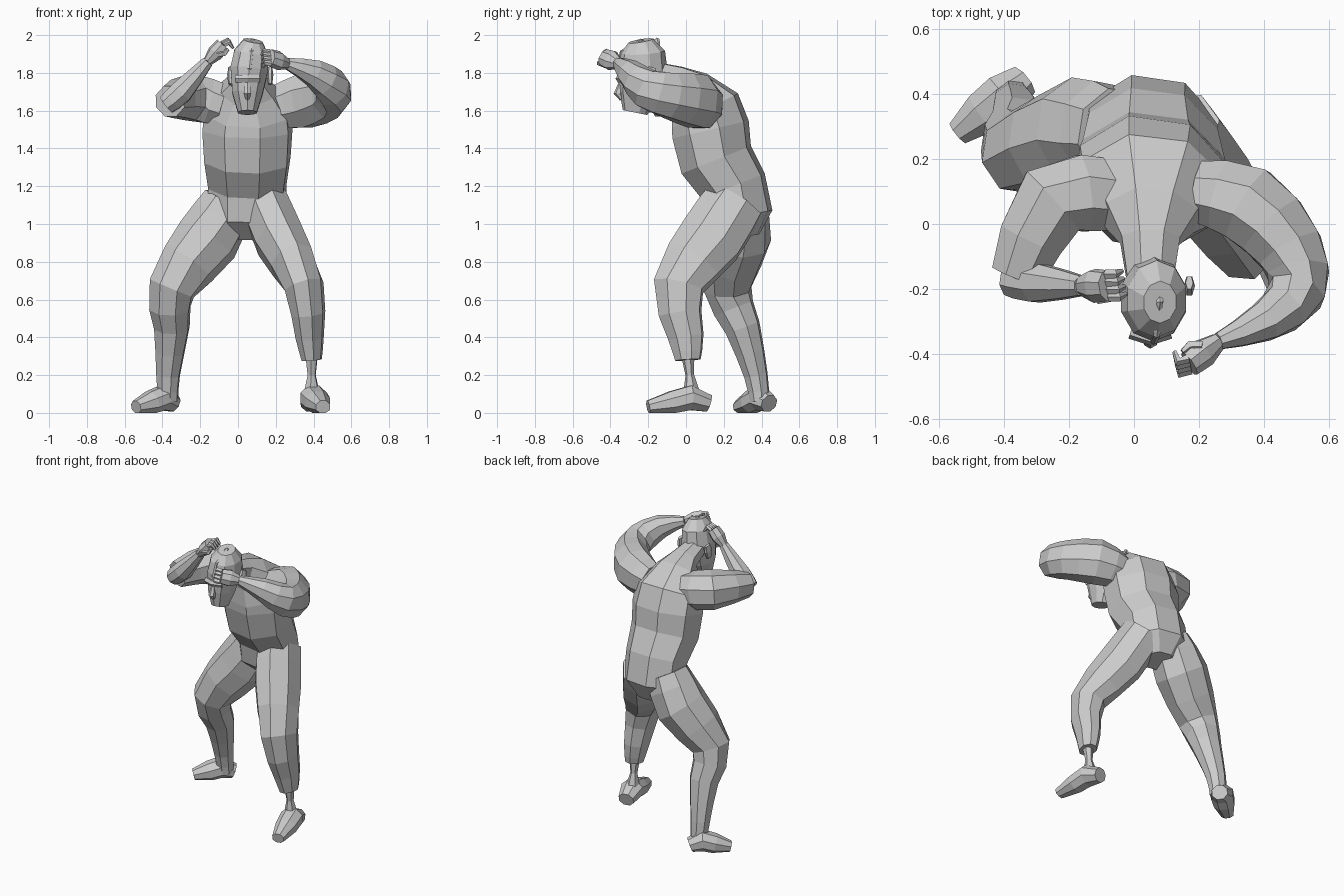
import bpy
import bmesh
import math
from mathutils import Vector

default_cube = bpy.data.objects.get("Cube")
if default_cube:
    bpy.data.objects.remove(default_cube, do_unlink=True)

# One plain clay colour for the whole figure
clay = bpy.data.materials.new("clay_grey")
clay.use_nodes = True
clay_colour = (.6, .6, .6, 1)
clay.diffuse_color = clay_colour
clay.node_tree.nodes["Principled BSDF"].inputs["Base Color"].default_value = clay_colour

SIDEWAYS = Vector((1, 0, 0))
HIP_LINE = Vector((1, -.15, 0))
UPWARD = Vector((0, 0, 1))


def blend(before, start, end, after, amount):
    """Smooth curve value between start and end."""
    slope = end - before
    bend = before * 2 - start * 5 + end * 4 - after
    twist = (start - end) * 3 + after - before
    return start + (slope + (bend + twist * amount) * amount) * (amount / 2)


def refine(controls, steps):
    """Add in-between rings along the smooth path through the control rings."""
    padded = [controls[0], *controls, controls[-1]]
    rings = []
    for neighbours in zip(padded, padded[1:], padded[2:], padded[3:]):
        rings.extend(blend(*neighbours, step / steps) for step in range(steps))
    return rings + [controls[-1]]


def limb(name, controls, hint=HIP_LINE, ratio=1, sides=8, steps=2):
    """Skin a closed faceted tube through rings of (x, y, z, radius along the hint)."""
    rings = refine([Vector(control) for control in controls], steps)
    builder = bmesh.new()
    swell = 1 / math.cos(math.pi / sides)
    loops = []
    for index, ring in enumerate(rings):
        before = rings[max(index - 1, 0)]
        after = rings[min(index + 1, len(rings) - 1)]
        tangent = (after - before).xyz.normalized()
        along = (hint - tangent * hint.dot(tangent)).normalized()
        across = tangent.cross(along) * ratio
        loop = []
        for side in range(sides):
            angle = math.tau * (side + .5) / sides
            offset = along * math.cos(angle) + across * math.sin(angle)
            point = ring.xyz + offset * ring.w * swell
            point.z = max(point.z, 0)
            loop.append(builder.verts.new(point))
        loops.append(loop)
    for lower, upper in zip(loops, loops[1:]):
        for side in range(sides):
            following = (side + 1) % sides
            builder.faces.new((lower[side], lower[following],
                               upper[following], upper[side]))
    builder.faces.new(list(reversed(loops[0])))
    builder.faces.new(loops[-1])
    bmesh.ops.recalc_face_normals(builder, faces=builder.faces[:])
    mesh = bpy.data.meshes.new(name)
    builder.to_mesh(mesh)
    builder.free()
    mesh.materials.append(clay)
    part = bpy.data.objects.new(name, mesh)
    bpy.context.collection.objects.link(part)


def foot(name, heel, toe):
    """A wedge with a flat sole, high at the instep and low at the toes."""
    heel, toe = Vector(heel), Vector(toe)
    rings = []
    for share, height, thickness in ((0, .05, .045), (.3, .08, .065),
                                     (.6, .055, .06), (1, .03, .035)):
        centre = heel.lerp(toe, share)
        rings.append((centre.x, centre.y, height, thickness))
    limb(name, rings, UPWARD, 1.1, steps=1)


def digit(name, root, middle, tip, thickness):
    """One bent finger that narrows toward its tip."""
    limb(name, [(*root, thickness), (*middle, thickness), (*tip, thickness / 2)],
         Vector((.3, .5, .8)), sides=5, steps=1)


def hand(side_name, wrist, knuckles, curl):
    """A palm with four curled fingers and a thumb, all placed from the wrist line."""
    wrist, knuckles, curl = Vector(wrist), Vector(knuckles), Vector(curl).normalized()
    reach = (knuckles - wrist).normalized()
    spread = reach.cross(curl).normalized()
    palm = wrist.lerp(knuckles, .5)
    limb(side_name + "_palm", [(*wrist, .03), (*palm, .05), (*knuckles, .045)],
         spread, .8, steps=1)
    for number, finger in enumerate(("index", "middle", "ring", "little")):
        root = knuckles + spread * (number - 1.5) * .024
        bend = root + reach * .035 + curl * .01
        digit(side_name + "_" + finger + "_finger", root, bend, bend + curl * .04, .012)
    thumb_root = palm - spread * .04
    thumb_bend = thumb_root + reach * .04 + curl * .03
    digit(side_name + "_thumb", thumb_root, thumb_bend, thumb_bend + reach * .03, .014)


# Trunk, with a heavy chest over a drawn-in waist, running up into the neck
limb("torso", [(.05, *ring) for ring in (
    (.3, .93, .1),
    (.28, 1.04, .2),
    (.25, 1.2, .2),
    (.16, 1.34, .22),
    (.13, 1.5, .23),
    (.1, 1.6, .22),
    (.02, 1.71, .14),
    (-.05, 1.76, .09),
    (-.18, 1.8, .07),
)], ratio=.85, steps=1)

# Head with brow, nose, ears and a low crown ridge
limb("head", [
    (.05, -.27, 1.59, .05),
    (.05, -.25, 1.69, .08),
    (.06, -.23, 1.82, .1),
    (.07, -.23, 1.91, .09),
    (.08, -.24, 1.97, .05),
], SIDEWAYS, 1.25, 10, 1)
limb("brow", [
    (-.01, -.33, 1.77, .02),
    (.05, -.35, 1.77, .02),
    (.11, -.33, 1.77, .02),
], UPWARD, sides=6, steps=1)
limb("nose", [
    (.05, -.34, 1.76, .01),
    (.05, -.36, 1.69, .02),
    (.05, -.34, 1.66, .01),
], SIDEWAYS, sides=6, steps=1)
limb("crown_ridge", [
    (.06, -.36, 1.82, .01),
    (.07, -.34, 1.91, .01),
    (.08, -.24, 1.97, .01),
    (.07, -.12, 1.91, .01),
    (.06, -.11, 1.82, .01),
], SIDEWAYS, sides=6, steps=1)
for side_name, ear_x in (("right", -.04), ("left", .17)):
    limb(side_name + "_ear", [
        (ear_x, -.2, 1.74, .02),
        (ear_x, -.19, 1.79, .03),
        (ear_x, -.18, 1.83, .02),
    ], Vector((0, 1, 0)), .5, 6, 1)

# Right leg, set back and out to the side
limb("right_leg", [
    (-.05, .28, 1.12, .13),
    (-.16, .28, .92, .16),
    (-.35, .22, .66, .12),
    (-.35, .3, .45, .09),
    (-.37, .37, .2, .06),
    (-.37, .39, .06, .05),
])
foot("right_foot", (-.34, .44, 0), (-.54, .28, 0))

# Left leg, stepped forward and ending in a cuff over a slim ankle
limb("left_leg", [
    (.14, .26, 1.12, .12),
    (.22, .13, .92, .13),
    (.35, -.04, .67, .1),
    (.38, 0, .4, .07),
    (.39, .01, .28, .05),
], ratio=1.3)
limb("left_ankle", [
    (.39, .01, .3, .03),
    (.39, .02, .2, .02),
    (.39, .03, .1, .04),
], sides=6, steps=1)
foot("left_foot", (.38, .12, 0), (.45, -.2, 0))

# Left arm, raised and bent sharply round in front
limb("left_arm", [
    (.2, .1, 1.62, .11),
    (.35, .06, 1.65, .14),
    (.48, -.08, 1.68, .12),
    (.5, -.21, 1.72, .1),
    (.4, -.3, 1.8, .07),
    (.26, -.36, 1.85, .03),
], UPWARD, .85)
hand("left", (.26, -.36, 1.85), (.17, -.43, 1.88), (-.3, .8, -.5))

# Right arm, with the forearm folded back up to the head
limb("right_upper_arm", [
    (-.08, .09, 1.63, .11),
    (-.25, .07, 1.67, .12),
    (-.36, -.16, 1.65, .08),
], UPWARD)
limb("right_forearm", [
    (-.38, -.17, 1.63, .05),
    (-.3, -.18, 1.7, .06),
    (-.16, -.19, 1.86, .03),
], UPWARD)
hand("right", (-.16, -.19, 1.86), (-.08, -.19, 1.95), (.5, .2, -.8))
